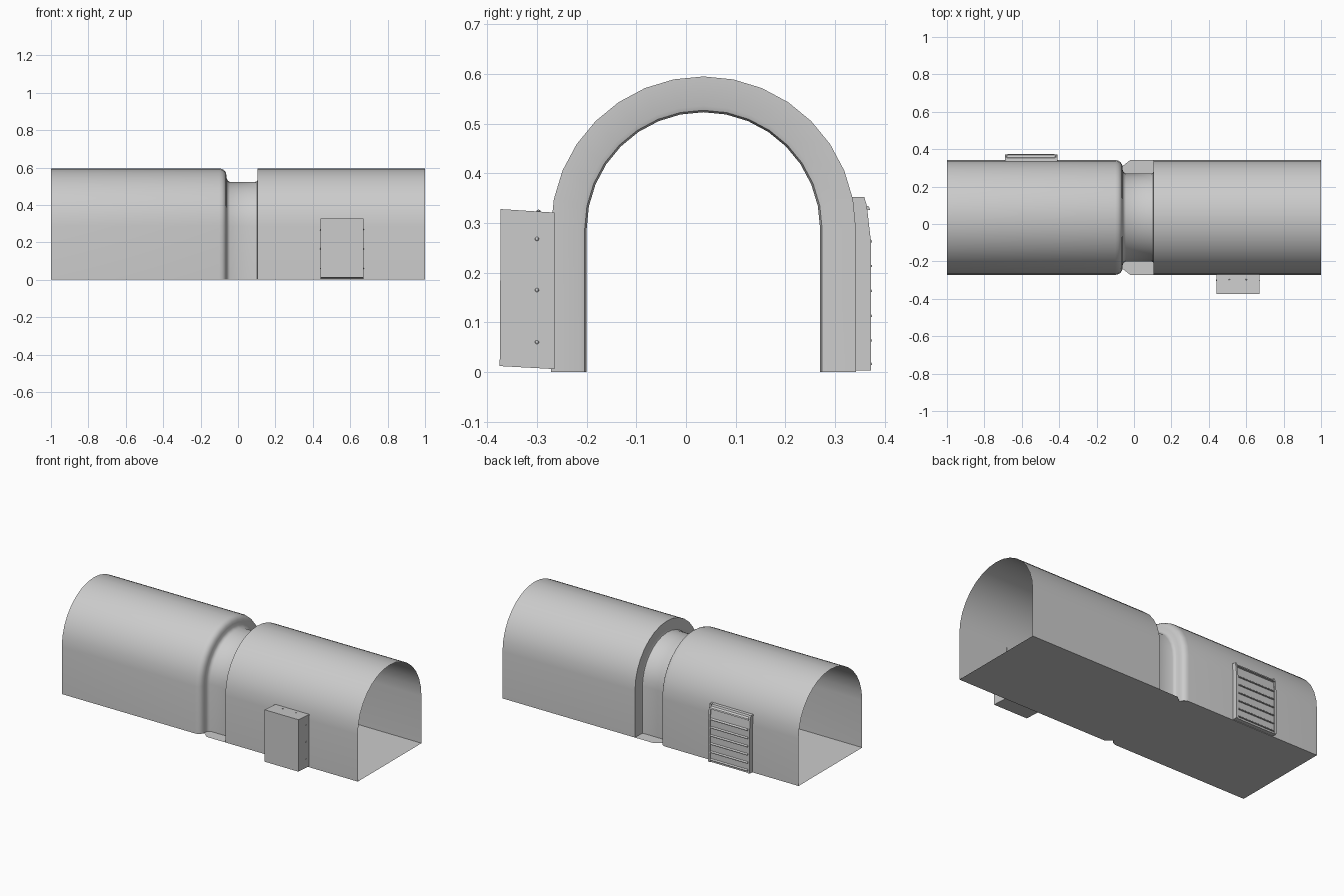
import bpy, bmesh, math

if "Cube" in bpy.data.objects:
    bpy.data.objects.remove(bpy.data.objects["Cube"])

CY, SPRING = 0.035, 0.288   # arch centre line and spring height


def make(name, verts, faces, smooth=False):
    me = bpy.data.meshes.new(name)
    me.from_pydata(verts, [], faces)
    bm = bmesh.new()
    bm.from_mesh(me)
    bmesh.ops.recalc_face_normals(bm, faces=bm.faces)
    bm.to_mesh(me)
    bm.free()
    ob = bpy.data.objects.new(name, me)
    bpy.context.collection.objects.link(ob)
    if smooth:
        bpy.context.view_layer.objects.active = ob
        ob.select_set(True)
        bpy.ops.object.shade_smooth_by_angle(angle=math.radians(35))
        ob.select_set(False)
    return ob


def extrude_x(name, profile, x0, x1):
    """Closed (y, z) profile extruded along x."""
    n = len(profile)
    verts = [(x, y, z) for x in (x0, x1) for y, z in profile]
    faces = [tuple(range(n)), tuple(range(n, 2 * n))]
    faces += [(i, (i + 1) % n, n + (i + 1) % n, n + i) for i in range(n)]
    return make(name, verts, faces)


def bolt(name, loc, axis):
    bpy.ops.mesh.primitive_uv_sphere_add(segments=8, ring_count=6, radius=0.004, location=loc)
    ob = bpy.context.object
    ob.name = name
    ob.scale[axis] = 0.7


def arch(x, r):
    pts = [(x, CY - r, 0)]
    for i in range(17):
        a = math.pi * (1 - i / 16)
        pts.append((x, CY + r * math.cos(a), SPRING + r * math.sin(a)))
    return pts + [(x, CY + r, 0)]


# Tunnel shell: arch section swept along a stepped profile with a rounded groove
R = 0.307
sweep = [(-1, R), (-0.1, R), (-0.085, 0.304), (-0.073, 0.297), (-0.065, 0.285), (-0.062, 0.27),
         (-0.06, 0.252), (-0.055, 0.242), (-0.043, 0.235), (0.092, 0.235), (0.102, 0.239),
         (0.105, 0.248), (0.105, R), (1, R)]
rings = [arch(x, r) for x, r in sweep]
n = len(rings[0])
faces = [(k * n + i, k * n + i + 1, (k + 1) * n + i + 1, (k + 1) * n + i)
         for k in range(len(rings) - 1) for i in range(n - 1)]
make("tunnel_shell", [v for ring in rings for v in ring], faces, True)

# Floor sheet, nicked where the rounded shoulder meets the groove
half = [(-1, R), (-0.1, R), (-0.073, 0.297), (-0.06, 0.275), (-0.02, R), (1, R)]
outline = [(x, CY - w, 0) for x, w in half] + [(x, CY + w, 0) for x, w in reversed(half)]
floor = make("floor", outline, [tuple(range(len(outline)))])

# Front equipment box, slightly tilted, with bolts on top and both sides
extrude_x("equipment_box", [(-0.265, 0.006), (-0.375, 0.012), (-0.373, 0.328), (-0.265, 0.321)], 0.44, 0.67)
for z in (0.06, 0.165, 0.268):
    for x in (0.44, 0.67):
        bolt("box_side_bolt", (x, -0.30, z), 0)
for x in (0.51, 0.60):
    bolt("box_top_bolt", (x, -0.297, 0.324), 2)

# Rear vent: plate, side rails, top lip and louvres
extrude_x("vent_panel", [(0.332, 0.003), (0.367, 0.003), (0.367, 0.265), (0.358, 0.335),
                         (0.352, 0.35), (0.332, 0.352)], -0.68, -0.42)
for x in (-0.69, -0.422):
    extrude_x("vent_rail", [(0.332, 0.003), (0.372, 0.003), (0.372, 0.265), (0.364, 0.335),
                            (0.359, 0.352), (0.332, 0.352)], x, x + 0.012)
extrude_x("vent_top_lip", [(0.355, 0.326), (0.371, 0.326), (0.368, 0.333), (0.355, 0.34)], -0.68, -0.418)
for z in (0.018, 0.065, 0.115, 0.165, 0.215, 0.265):
    extrude_x("vent_louvre", [(0.362, z - 0.004), (0.374, z - 0.004), (0.374, z), (0.362, z + 0.01)],
              -0.675, -0.425)
